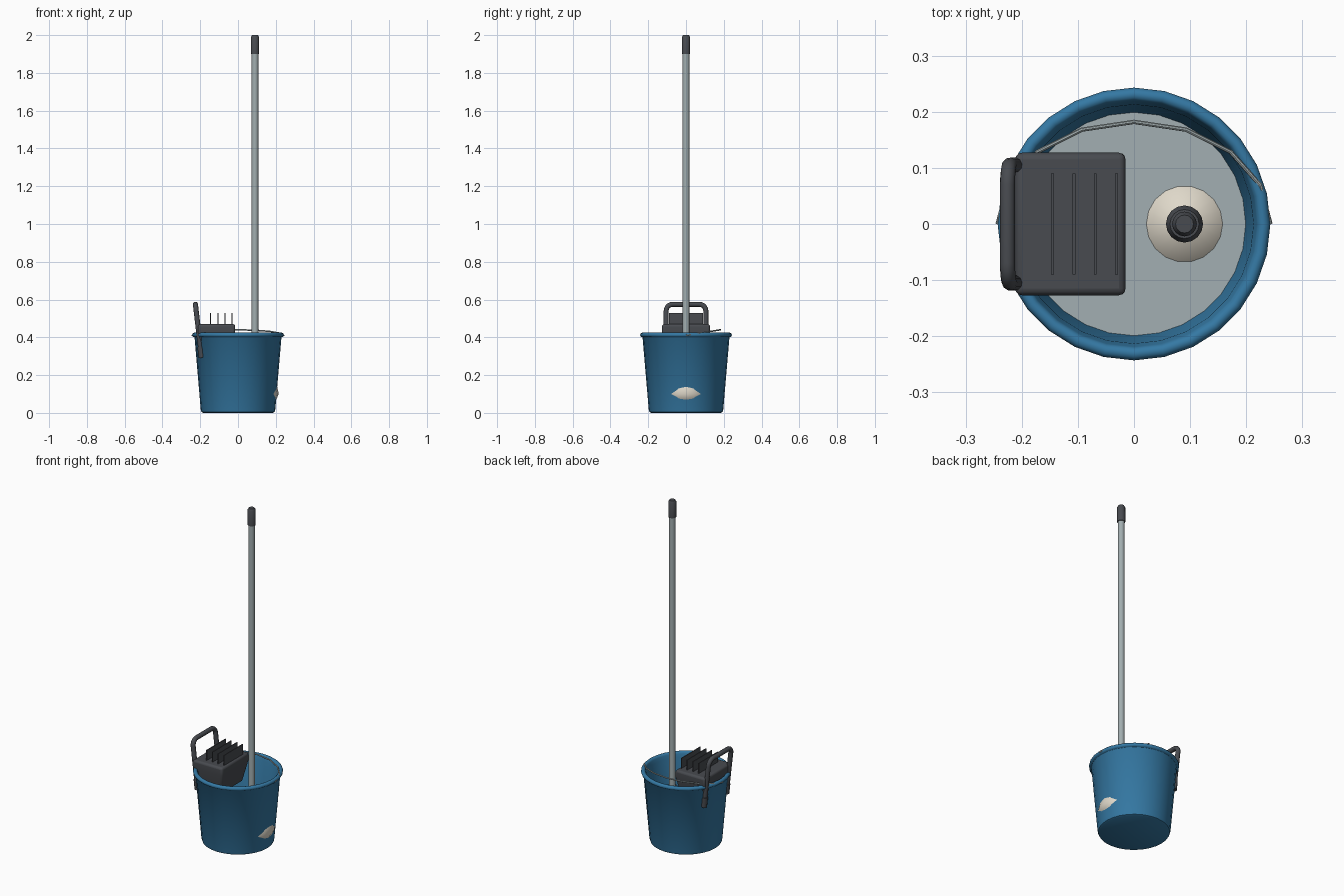
import bpy, bmesh, math
from mathutils import Vector

if "Cube" in bpy.data.objects:
    bpy.data.objects.remove(bpy.data.objects["Cube"], do_unlink=True)


def material(name, rgb):
    m = bpy.data.materials.new(name)
    m.use_nodes = True
    m.diffuse_color = (*rgb, 1)
    m.node_tree.nodes["Principled BSDF"].inputs["Base Color"].default_value = (*rgb, 1)
    return m


BLUE = material("blue plastic", (0.035, 0.19, 0.37))
DARK = material("dark grey plastic", (0.065, 0.07, 0.08))
STEEL = material("steel", (0.36, 0.42, 0.43))
WATER = material("grey water", (0.36, 0.43, 0.45))
CREAM = material("cream cotton", (0.74, 0.69, 0.59))


def finish(name, bm, mat, bevel=0, angle=40):
    bmesh.ops.recalc_face_normals(bm, faces=bm.faces[:])
    mesh = bpy.data.meshes.new(name)
    bm.to_mesh(mesh)
    bm.free()
    mesh.materials.append(mat)
    ob = bpy.data.objects.new(name, mesh)
    bpy.context.collection.objects.link(ob)
    if bevel:
        mod = ob.modifiers.new("soft edges", "BEVEL")
        mod.width, mod.segments = bevel, 3
    bpy.ops.object.select_all(action="DESELECT")
    bpy.context.view_layer.objects.active = ob
    ob.select_set(True)
    bpy.ops.object.shade_smooth_by_angle(angle=math.radians(angle))
    return ob


def lathe(name, profile, mat, sides, x=0, angle=40):
    """Spin a radius/height profile around a vertical axis at x."""
    bm = bmesh.new()
    verts = [bm.verts.new((x + r, 0, z)) for r, z in profile]
    edges = [bm.edges.new(pair) for pair in zip(verts, verts[1:])]
    bmesh.ops.spin(bm, geom=verts + edges, cent=(x, 0, 0), axis=(0, 0, 1),
                   angle=math.tau, steps=sides, use_merge=True)
    bmesh.ops.remove_doubles(bm, verts=bm.verts[:], dist=1e-5)
    return finish(name, bm, mat, angle=angle)


def tube(name, points, radius, mat, sides=10):
    """Sweep a round section along a path and cap its ends."""
    pts = [Vector(p) for p in points]
    bm = bmesh.new()
    rings = []
    n = None
    for i, p in enumerate(pts):
        t = (pts[min(i + 1, len(pts) - 1)] - pts[max(i - 1, 0)]).normalized()
        n = t.orthogonal() if n is None else n - t * n.dot(t)
        n.normalize()
        b = t.cross(n)
        rings.append([bm.verts.new(p + radius * (n * math.cos(a) + b * math.sin(a)))
                      for a in (math.tau * k / sides for k in range(sides))])
    for lo, hi in zip(rings, rings[1:]):
        for k in range(sides):
            j = (k + 1) % sides
            bm.faces.new((lo[k], lo[j], hi[j], hi[k]))
    bm.faces.new(rings[0])
    bm.faces.new(rings[-1])
    return finish(name, bm, mat)


def box(name, lo, hi, mat, bevel=0, inset=0, floor=None):
    """Box with an optional tapered lower part reaching down to floor."""
    bm = bmesh.new()
    bmesh.ops.create_cube(bm, size=1)
    lo, hi = Vector(lo), Vector(hi)
    for v in bm.verts:
        v.co = (lo + hi) / 2 + v.co * (hi - lo)
    if floor is not None:
        bm.faces.ensure_lookup_table()
        base = min(bm.faces, key=lambda f: f.calc_center_median().z)
        centre = base.calc_center_median()
        new = bmesh.ops.extrude_discrete_faces(bm, faces=[base])["faces"][0]
        for v in new.verts:
            v.co.x -= math.copysign(inset, v.co.x - centre.x)
            v.co.y -= math.copysign(inset, v.co.y)
            v.co.z = floor
    return finish(name, bm, mat, bevel)


# Bucket shell with rounded foot, rolled lip and inner wall
lip = [(0.231 + 0.012 * math.cos(a), 0.413 + 0.012 * math.sin(a))
       for a in (math.radians(d) for d in range(-90, 181, 30))]
lathe("bucket", [(0, 0), (0.185, 0), (0.193, 0.004), (0.197, 0.015), (0.23, 0.4)]
      + lip + [(0.213, 0.395), (0.184, 0.015), (0, 0.012)], BLUE, 28)
lathe("water", [(0, 0.213), (0.201, 0.213)], WATER, 28)

# Mop
MOP_X = 0.09
lathe("mop_head", [(0, 0.035), (0.08, 0.045), (0.11, 0.066), (0.126, 0.1), (0.117, 0.14),
                   (0.097, 0.18), (0.068, 0.213), (0.03, 0.245), (0, 0.25)], CREAM, 18, MOP_X)
lathe("mop_collar", [(0, 0.225), (0.033, 0.225), (0.033, 0.285), (0.026, 0.3), (0, 0.3)],
      DARK, 16, MOP_X)
lathe("mop_pole", [(0, 0.28), (0.018, 0.28), (0.018, 1.92), (0, 1.92)], STEEL, 14, MOP_X)
lathe("mop_grip", [(0, 1.9), (0.022, 1.9), (0.022, 1.99), (0.016, 2), (0, 2)], DARK, 16, MOP_X)

# Wringer with its row of fins
box("wringer", (-0.212, -0.127, 0.425), (-0.015, 0.127, 0.47), DARK, 0.012, 0.025, 0.3)
for i in range(4):
    x = -0.145 + 0.038 * i
    box(f"wringer_fin_{i + 1}", (x - 0.0025, -0.09, 0.46), (x + 0.0025, 0.09, 0.53), DARK)


# Wringer lever: a leaning hoop with rounded corners
def lever_point(y, z):
    return (-0.193 - 0.033 * (z - 0.3) / 0.28, y, z)


corner = [(0.07 + 0.035 * math.cos(a), 0.54 + 0.035 * math.sin(a))
          for a in (math.radians(d) for d in range(0, 91, 18))]
half = [lever_point(y, z) for y, z in [(0.105, 0.3)] + corner]
tube("wringer_lever", half + [(x, -y, z) for x, y, z in reversed(half)], 0.0135, DARK)
for side, name in ((1, "back"), (-1, "front")):
    tube(f"lever_socket_{name}", [lever_point(side * 0.105, z) for z in (0.292, 0.35)],
         0.0165, DARK)

# Folded wire bail
tube("bail", [(0.243 * math.cos(a), 0.182 * math.sin(a), 0.41 + 0.03 * math.sin(a))
              for a in (math.pi * k / 8 for k in range(9))], 0.004, STEEL, 8)
